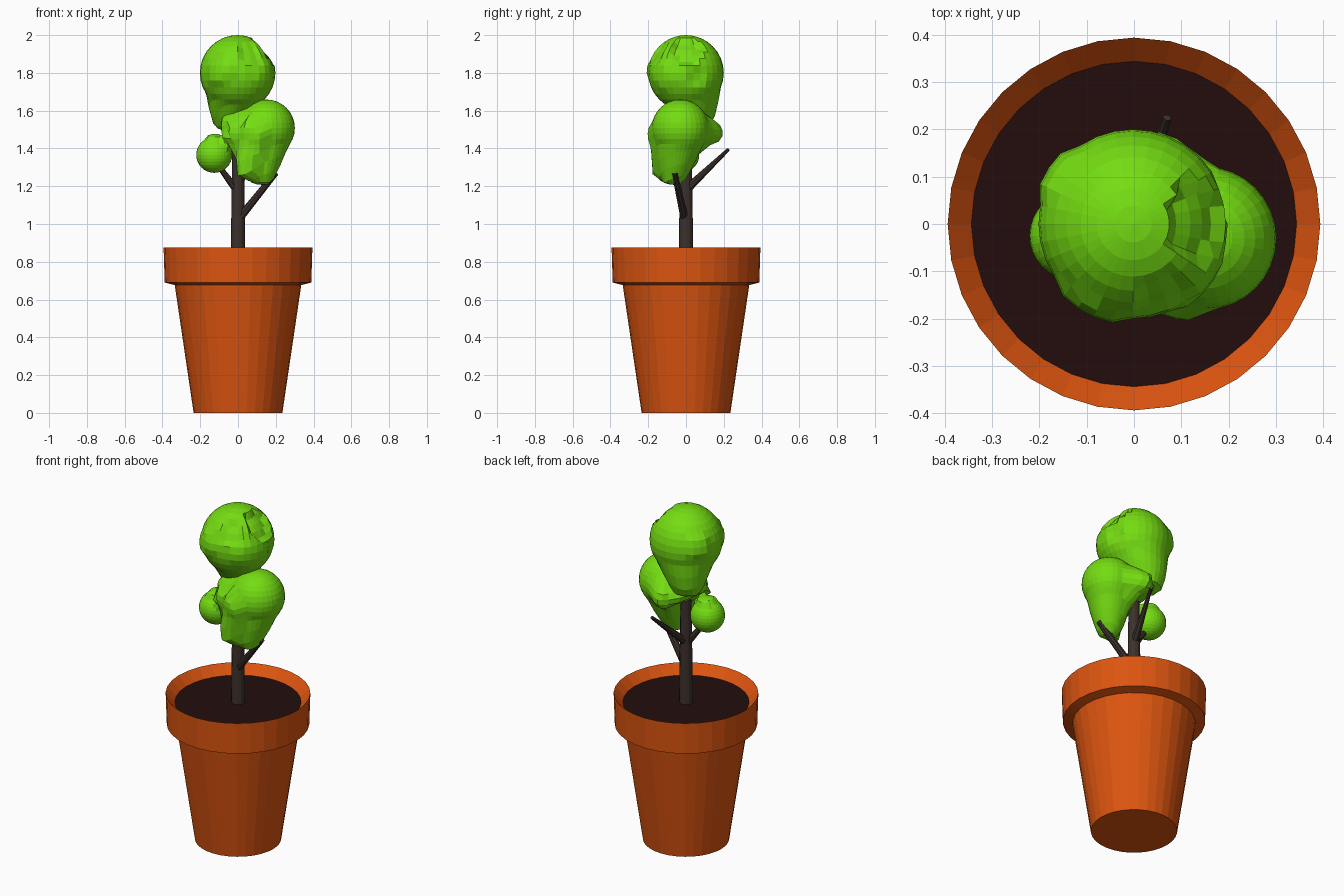
import bpy, bmesh, math
from mathutils import Vector

if "Cube" in bpy.data.objects:
    bpy.data.objects.remove(bpy.data.objects["Cube"])


def material(name, rgb):
    m = bpy.data.materials.new(name)
    m.diffuse_color = (*rgb, 1)
    m.use_nodes = True
    m.node_tree.nodes["Principled BSDF"].inputs["Base Color"].default_value = m.diffuse_color
    return m


TERRACOTTA = material("terracotta", (0.72, 0.09, 0.005))
SOIL = material("dark soil", (0.017, 0.004, 0.004))
BARK = material("dark bark", (0.045, 0.03, 0.025))
LEAF = material("leaf green", (0.175, 0.72, 0.006))


def finish(name, bm, mat):
    me = bpy.data.meshes.new(name)
    bmesh.ops.recalc_face_normals(bm, faces=bm.faces)
    bm.to_mesh(me)
    bm.free()
    me.materials.append(mat)
    ob = bpy.data.objects.new(name, me)
    bpy.context.collection.objects.link(ob)
    return ob


def lathe(name, profile, sides, mat, cap_bottom=False):
    bm = bmesh.new()
    rings = [[bm.verts.new((r * math.cos(2 * math.pi * i / sides),
                            r * math.sin(2 * math.pi * i / sides), z))
              for i in range(sides)] for r, z in profile]
    for a, b in zip(rings, rings[1:]):
        for i in range(sides):
            j = (i + 1) % sides
            bm.faces.new((a[i], a[j], b[j], b[i]))
    if cap_bottom:
        bm.faces.new(rings[0][::-1])
    return finish(name, bm, mat)


def limb(name, start, end, r1, r2, sides=8):
    start, end = Vector(start), Vector(end)
    d = end - start
    bm = bmesh.new()
    bmesh.ops.create_cone(bm, cap_ends=True, segments=sides, radius1=r1,
                          radius2=r2, depth=d.length)
    bm.transform(d.to_track_quat('Z', 'Y').to_matrix().to_4x4())
    bmesh.ops.translate(bm, verts=bm.verts, vec=(start + end) / 2)
    return finish(name, bm, BARK)


def clump(name, center, radius, lumps):
    """Sphere of leaves; each lump = direction, angle, push vector, hard edge."""
    bm = bmesh.new()
    bmesh.ops.create_uvsphere(bm, u_segments=32, v_segments=16, radius=radius)
    for v in bm.verts:
        d = v.co.normalized()
        move = Vector()
        for direction, angle, push, hard in lumps:
            a = math.degrees(d.angle(Vector(direction)))
            if a < angle:
                t = 1 - a / angle
                move += Vector(push) * (1 if hard else min(1, 1.7 * t))
        v.co += move
    bmesh.ops.translate(bm, verts=bm.verts, vec=center)
    return finish(name, bm, LEAF)


# Pot with slanted lip and inner wall
lathe("pot", [(0.235, 0), (0.335, 0.677), (0.388, 0.69), (0.394, 0.875),
              (0.343, 0.82)], 32, TERRACOTTA, cap_bottom=True)

# Soil
bm = bmesh.new()
bmesh.ops.create_circle(bm, cap_ends=True, segments=32, radius=0.344)
bmesh.ops.translate(bm, verts=bm.verts, vec=(0, 0, 0.821))
finish("soil", bm, SOIL)

# Trunk and branches
limb("trunk", (0, 0, 0.8), (0, 0, 1.58), 0.039, 0.028, 12)
limb("right_branch", (0.015, -0.01, 1.04), (0.2, -0.06, 1.27), 0.022, 0.016)
limb("left_branch", (0.0, 0.0, 1.17), (-0.12, -0.025, 1.33), 0.022, 0.012)
limb("back_branch", (0.0, 0.0, 1.18), (0.07, 0.225, 1.395), 0.024, 0.009)

# Crown: big top ball with a tail behind and rough patches
clump("top_leaves", (-0.002, 0, 1.8), 0.2, [
    ((-0.15, 0.3, -0.94), 48, (-0.03, 0.02, -0.11), False),
    ((-0.5, -0.85, 0.05), 22, (-0.006, -0.012, 0), True),
    ((0.75, -0.6, -0.1), 20, (0.004, -0.008, 0), True),
    ((0.75, 0.05, 0.66), 24, (-0.02, 0, -0.02), True),
    ((-0.8, 0.55, 0.2), 18, (-0.012, 0.008, 0), True),
    ((0.3, -0.75, 0.6), 18, (0, 0.012, -0.012), True),
    ((0.95, 0.3, -0.1), 16, (-0.015, 0, 0), True),
])

# Middle clump: hangs down, bulges left, back and front
clump("middle_leaves", (0.15, -0.03, 1.508), 0.151, [
    ((-0.1, -0.1, -1), 55, (-0.02, -0.03, -0.15), False),
    ((-1, 0.0, 0.05), 45, (-0.09, -0.01, 0.01), False),
    ((-0.55, 0.8, -0.1), 42, (-0.04, 0.085, -0.015), False),
    ((-0.5, -0.8, -0.25), 38, (-0.035, -0.022, -0.03), True),
    ((-0.45, -0.6, -0.65), 25, (-0.03, -0.01, -0.03), False),
])

# Small clump on the left
clump("small_leaves", (-0.126, -0.025, 1.366), 0.095, [
    ((0.1, 0, 1), 38, (0.004, 0, 0.016), True),
    ((0.7, -0.4, 0.6), 25, (0.012, -0.01, 0.01), True),
])
